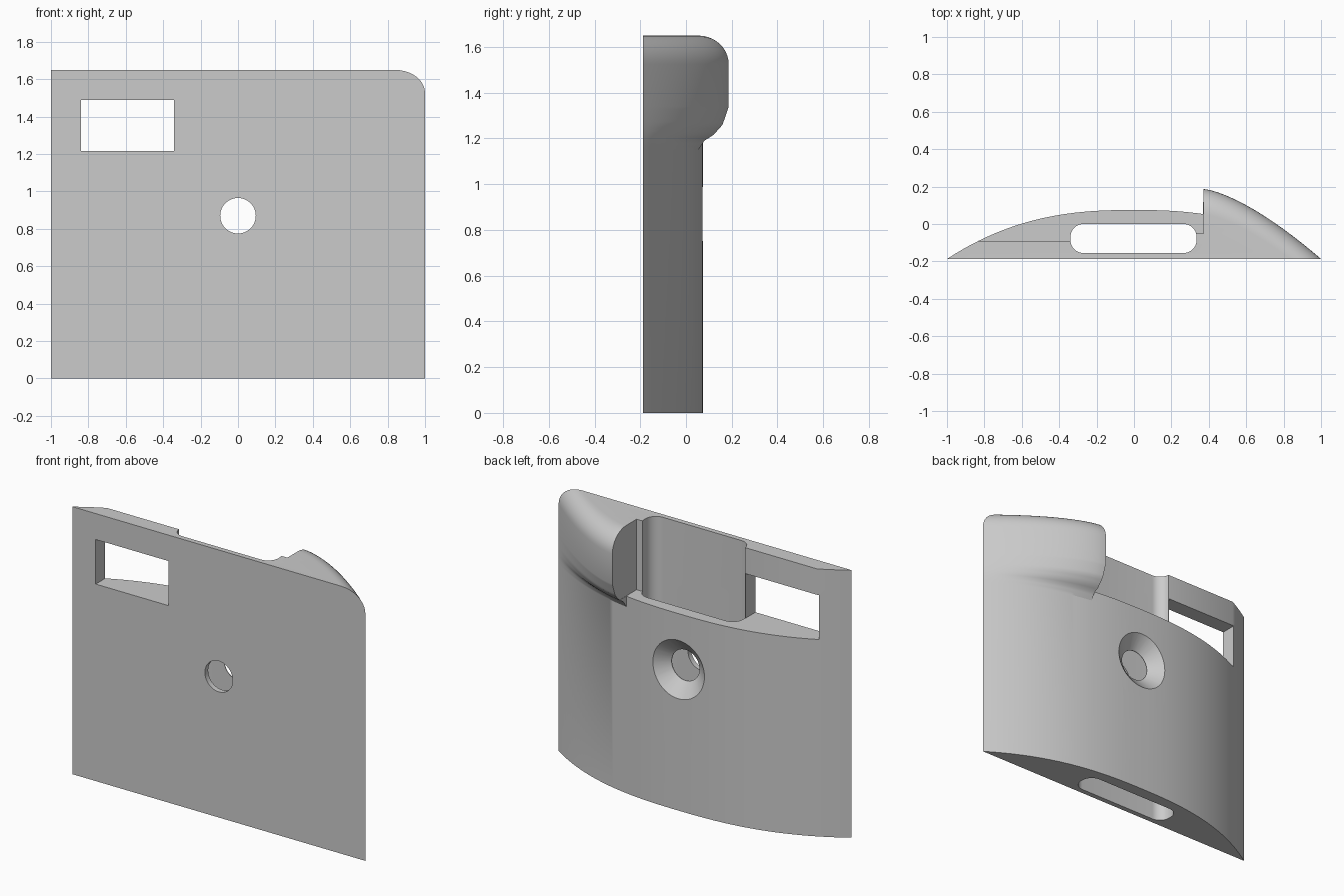
import bpy, bmesh, math

FRONT, TOP = -0.187, 1.65
HOOK_X, LIP_Z = 0.37, 1.15
BULGE, RISE, DROP = 0.262, 0.374, 0.133

if "Cube" in bpy.data.objects:
    bpy.data.objects.remove(bpy.data.objects["Cube"], do_unlink=True)

grey = bpy.data.materials.new("light_grey")
grey.use_nodes = True
grey.diffuse_color = (0.6, 0.6, 0.6, 1)
grey.node_tree.nodes["Principled BSDF"].inputs["Base Color"].default_value = (0.6, 0.6, 0.6, 1)


def finish(bm, name):
    bmesh.ops.recalc_face_normals(bm, faces=bm.faces[:])
    mesh = bpy.data.meshes.new(name)
    bm.to_mesh(mesh)
    bm.free()
    mesh.materials.append(grey)
    obj = bpy.data.objects.new(name, mesh)
    bpy.context.collection.objects.link(obj)
    return obj


def box(name, x, y, z, round_radius=0):
    bm = bmesh.new()
    bmesh.ops.create_cube(bm, size=1)
    for v in bm.verts:
        for i, (low, high) in enumerate((x, y, z)):
            v.co[i] = high if v.co[i] > 0 else low
    if round_radius:
        upright = [e for e in bm.edges if abs(e.verts[0].co.z - e.verts[1].co.z) > 0.1]
        bmesh.ops.bevel(bm, geom=upright, offset=round_radius, segments=10,
                        profile=0.5, affect='EDGES')
    return finish(bm, name)


# Curved back of the plate
def plate_back(x):
    return FRONT + BULGE * (1 - abs(x) ** 2.5)


# Raised hook: fades into the plate below, rounds over at the top
def hook_row(z, count=24):
    blend, drop = 1, 0
    if z < 1.34:
        steps = [(0, 0), (0.04, 0.2), (0.065, 0.5), (0.11, 0.8), (0.19, 1)]
        h = max(z - LIP_Z, 0)
        blend = 0
        for (a, sa), (b, sb) in zip(steps, steps[1:]):
            if a < h <= b:
                blend = sa + (sb - sa) * (h - a) / (b - a)
        if h >= 0.19:
            blend = 1
    elif z > 1.525:
        u = min((z - 1.525) / (TOP - 1.525), 1)
        drop = DROP * (1 - math.sqrt(1 - u * u))
    end = HOOK_X + (1 - HOOK_X) * ((RISE - drop) / RISE) ** (1 / 1.45)
    row = []
    for i in range(count + 1):
        x = HOOK_X + (end - HOOK_X) * i / count
        t = (x - HOOK_X) / (1 - HOOK_X)
        hook = FRONT + RISE - drop - RISE * t ** 1.45
        y = plate_back(x) * (1 - blend) + hook * blend
        row.append((x, FRONT if i == count else y, z))
    return row


# Body: rows lofted upward, with a step at the inner side of the hook
heights = [0, LIP_Z] + [LIP_Z + 0.19 * i / 14 for i in range(1, 15)]
heights += [1.525 + 0.125 * math.sin(math.pi / 2 * i / 10) for i in range(11)]
bm = bmesh.new()
grid = []
for z in heights:
    left = [-1 + (1 + HOOK_X) * i / 32 for i in range(33)]
    row = [(x, plate_back(x), z) for x in left] + hook_row(z)
    grid.append([bm.verts.new(p) for p in row])
for low, high in zip(grid, grid[1:]):
    for i in range(len(low) - 1):
        bm.faces.new((low[i], low[i + 1], high[i + 1], high[i]))
bm.faces.new(grid[0])
bm.faces.new(grid[-1])
bm.faces.new([r[0] for r in grid] + [r[-1] for r in reversed(grid)])
bmesh.ops.remove_doubles(bm, verts=bm.verts[:], dist=0.00005)
body = finish(bm, "mount_body")

# Screw hole with countersink
bm = bmesh.new()
rings = []
for r, y in ((0.095, -0.4), (0.095, 0.004), (0.275, 0.154)):
    angles = [math.tau * i / 48 for i in range(48)]
    rings.append([bm.verts.new((r * math.cos(a), y, 0.87 + r * math.sin(a))) for a in angles])
for a, b in zip(rings, rings[1:]):
    for i in range(48):
        j = (i + 1) % 48
        bm.faces.new((a[i], a[j], b[j], b[i]))
bm.faces.new(rings[0])
bm.faces.new(rings[-1])
screw_hole = finish(bm, "screw_hole_cutter")

# Recess behind the window, vertical slot and window
cutters = [
    box("recess_cutter", (-1.2, 0.0), (-0.09, 0.5), (1.215, 2)),
    box("hook_gap_cutter", (-0.1, HOOK_X + 0.002), (-0.05, 0.5), (1.215, 2)),
    box("slot_cutter", (-0.34, 0.335), (-0.155, 0), (-0.3, 2), 0.07),
    box("window_cutter", (-0.84, -0.343), (-0.4, -0.04), (1.215, 1.49)),
    screw_hole,
]
bpy.ops.object.select_all(action='DESELECT')
bpy.context.view_layer.objects.active = body
body.select_set(True)
for cutter in cutters:
    cutter.hide_render = True
    mod = body.modifiers.new(cutter.name, 'BOOLEAN')
    mod.operation = 'DIFFERENCE'
    mod.solver = 'EXACT'
    mod.object = cutter
    bpy.ops.object.modifier_apply(modifier=mod.name)
    bpy.data.objects.remove(cutter, do_unlink=True)

bpy.ops.object.shade_smooth_by_angle(angle=math.radians(30))
